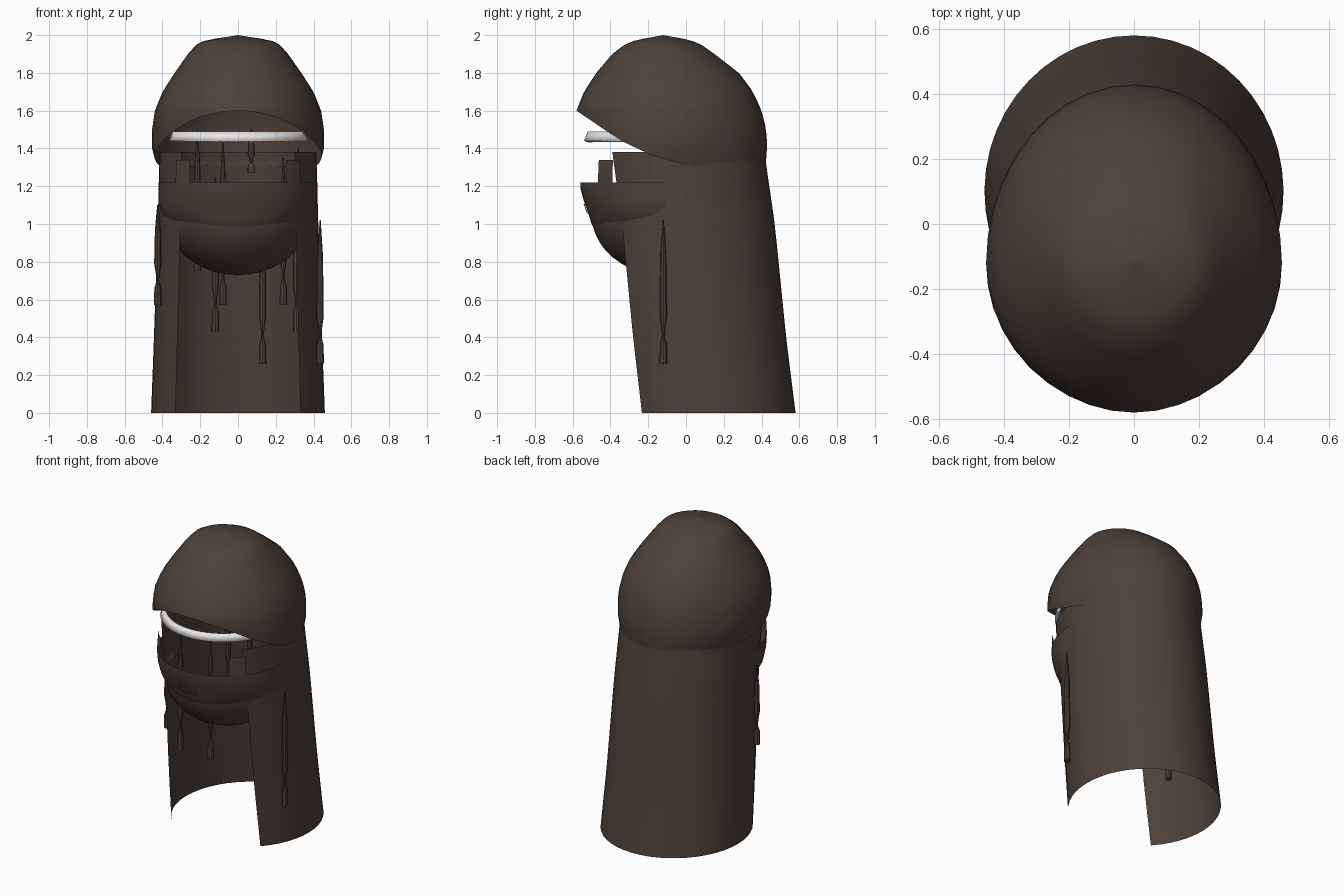
import bpy, bmesh
from math import sin, cos, pi, radians

cube = bpy.data.objects.get("Cube")
if cube:
    bpy.data.objects.remove(cube, do_unlink=True)


def material(name, color):
    m = bpy.data.materials.new(name)
    m.use_nodes = True
    m.diffuse_color = (*color, 1)
    bsdf = next(n for n in m.node_tree.nodes if n.type == 'BSDF_PRINCIPLED')
    bsdf.inputs["Base Color"].default_value = (*color, 1)
    bsdf.inputs["Roughness"].default_value = 0.8
    return m


BROWN = material("dark brown", (0.075, 0.053, 0.04))
WHITE = material("white", (0.85, 0.85, 0.85))


def lookup(table, key):
    """Interpolate the rows of a table sorted by its first column."""
    if key <= table[0][0]:
        return table[0][1:]
    for a, b in zip(table, table[1:]):
        if key <= b[0]:
            t = (key - a[0]) / (b[0] - a[0])
            return [p + (q - p) * t for p, q in zip(a[1:], b[1:])]
    return table[-1][1:]


def sheet(name, point, cols, rows, mat=BROWN, thickness=0):
    """Surface from point(u, v), with u and v from 0 to 1."""
    bm = bmesh.new()
    grid = [[bm.verts.new(point(i / cols, j / rows)) for i in range(cols + 1)]
            for j in range(rows + 1)]
    for j in range(rows):
        for i in range(cols):
            bm.faces.new((grid[j][i], grid[j][i + 1], grid[j + 1][i + 1], grid[j + 1][i]))
    bmesh.ops.remove_doubles(bm, verts=bm.verts, dist=0.0005)
    bmesh.ops.recalc_face_normals(bm, faces=bm.faces)
    mesh = bpy.data.meshes.new(name)
    bm.to_mesh(mesh)
    bm.free()
    ob = bpy.data.objects.new(name, mesh)
    bpy.context.collection.objects.link(ob)
    mesh.materials.append(mat)
    if thickness:
        ob.modifiers.new("thickness", 'SOLIDIFY').thickness = thickness
    bpy.ops.object.select_all(action='DESELECT')
    ob.select_set(True)
    bpy.context.view_layer.objects.active = ob
    bpy.ops.object.shade_smooth_by_angle(angle=radians(40))
    return ob


# Cap: height, half width, reach to the front, reach to the back
CY = -0.12
CAP = [(1.25, .42, .42, .53), (1.3, .43, .43, .54), (1.4, .455, .44, .55),
       (1.5, .455, .455, .545), (1.6, .44, .46, .52), (1.7, .4, .42, .475),
       (1.8, .335, .355, .4), (1.9, .265, .27, .27), (1.95, .22, .205, .2),
       (1.975, .17, .14, .14), (1.987, .08, .07, .07), (2, 0, 0, 0)]
RIM = [(-.58, 1.6), (-.35, 1.44), (-.2, 1.37), (-.1, 1.34), (.1, 1.29), (.43, 1.31)]


def cap_point(u, v):
    a = u * 2 * pi
    c = cos(a)
    rim = lookup(RIM, CY - c * (.46 if c > 0 else .55))[0]
    z = rim + (2 - rim) * sin(v * pi / 2)
    width, front, back = lookup(CAP, z)
    return width * sin(a), CY - c * (front if c > 0 else back), z


sheet("cap", cap_point, 40, 20)

# Long curtain round the back, open at the front
CURTAIN = [(0, .46, .1, .48), (.4, .445, .052, .478), (1, .425, -.007, .477),
           (1.38, .415, -.06, .475)]


def curtain_point(u, v):
    z = 1.38 * v
    rx, cy, ry = lookup(CURTAIN, z)
    a = radians(46 + 268 * u)
    return rx * sin(a), cy - ry * cos(a), z


sheet("back_curtain", curtain_point, 36, 12)

# Face mask and the pieces that follow its surface
MASK = [(.95, .31, .35), (1, .365, .38), (1.05, .405, .395), (1.12, .42, .42),
        (1.18, .42, .438), (1.22, .42, .44), (1.4, .41, .43)]


def mask_piece(name, start, end, low, high, cols, rows, offset=0.0, round_ends=False):
    def point(u, v):
        a = radians(start + (end - start) * u)
        bottom, top = low, high
        if round_ends:
            bottom += .06 * sin(a) ** 8
        z = bottom + (top - bottom) * v
        rx, ry = lookup(MASK, z)
        return (rx + offset) * sin(a), CY - (ry + offset) * cos(a), z
    return sheet(name, point, cols, rows)


mask_piece("face_mask", -92, 92, .97, 1.22, 32, 8, round_ends=True)
mask_piece("mouth_plate", -8.5, 8.5, 1.055, 1.105, 4, 2, .007)
for side, word in ((1, "left"), (-1, "right")):
    mask_piece(word + "_cheek_step", side * 38, side * 52, 1.2, 1.34, 4, 2)


# Rounded chin below the mask
def chin_point(u, v):
    a = radians(-100 + 200 * u)
    b = v * pi / 2
    return .385 * sin(a) * cos(b), CY - .38 * cos(a) * cos(b), 1.05 - .32 * sin(b)


sheet("chin", chin_point, 28, 10)


# White band across the eye opening
def band_point(u, v):
    a = radians(-66 + 132 * u)
    return (.4 - .015 * v) * sin(a), CY - (.42 - .02 * v) * cos(a), 1.44 + .05 * v


sheet("eye_band", band_point, 24, 1, WHITE, 0.02)

# Hanging strands, each with a tassel: x, y, bottom, top
STRANDS = [(.435, -.12, .26, 1.02), (-.425, -.15, .57, 1.1), (-.12, -.12, .43, 1.25),
           (-.36, -.1, .42, 1.2), (.13, .15, .26, 1.2), (.31, .05, .43, 1.25),
           (.24, .15, .57, 1.35), (-.08, .24, .57, 1.45), (-.215, .2, .75, 1.5),
           (.07, .2, 1.27, 1.5), (.32, .12, .75, 1.4)]
# Distance up from the bottom, radius
TASSEL = [(0, 0), (.001, .02), (.1, .018), (.14, .007), (.18, .009), (.25, .019)]


def strand(index, x, y, bottom, top):
    length = top - bottom
    scale = min(1, length / .6)
    profile = [(h * scale, r) for h, r in TASSEL]
    profile += [(length * .75, .015), (length, .003)]

    def point(u, v):
        h, r = profile[round(v * (len(profile) - 1))]
        return x + r * sin(u * 2 * pi), y + r * cos(u * 2 * pi), bottom + h
    sheet("strand_%d" % index, point, 8, len(profile) - 1)


for n, s in enumerate(STRANDS, 1):
    strand(n, *s)
